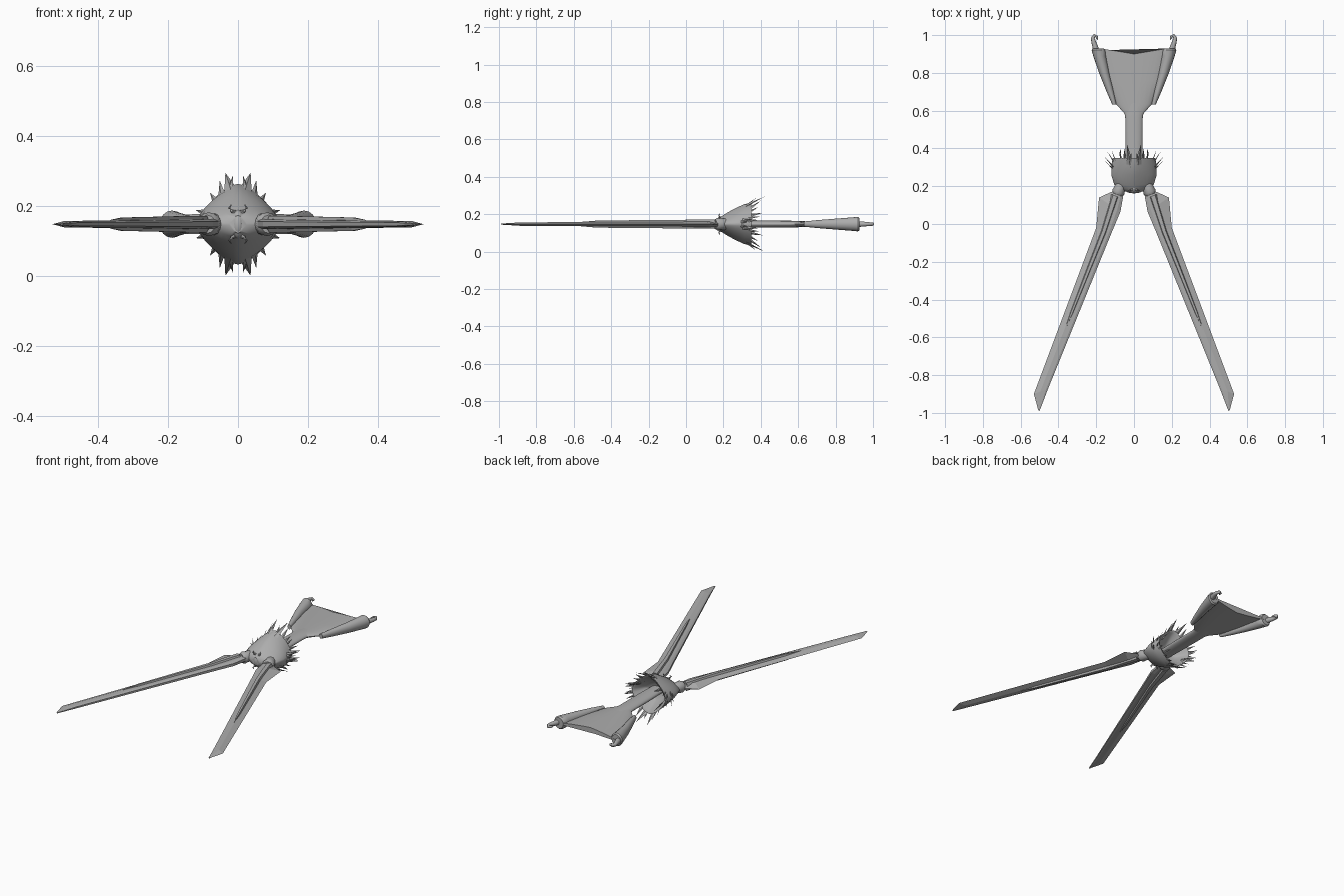
import bpy, bmesh, math
from mathutils import Vector

if "Cube" in bpy.data.objects:
    bpy.data.objects.remove(bpy.data.objects["Cube"])

ZC = 0.147  # mid-plane height
grey = bpy.data.materials.new("steel grey")
grey.diffuse_color = (0.42, 0.42, 0.42, 1)
grey.use_nodes = True
grey.node_tree.nodes["Principled BSDF"].inputs["Base Color"].default_value = grey.diffuse_color


def make(name, bm, mirror=(), smooth=None):
    bmesh.ops.remove_doubles(bm, verts=bm.verts, dist=1e-5)
    bmesh.ops.recalc_face_normals(bm, faces=bm.faces)
    me = bpy.data.meshes.new(name)
    bm.to_mesh(me)
    bm.free()
    me.materials.append(grey)
    ob = bpy.data.objects.new(name, me)
    bpy.context.collection.objects.link(ob)
    ob.location.z = ZC
    if mirror:
        m = ob.modifiers.new("mirror", "MIRROR")
        m.use_axis = ("x" in mirror, False, "z" in mirror)
        m.use_mirror_merge = False
    if smooth:
        bpy.ops.object.select_all(action="DESELECT")
        ob.select_set(True)
        bpy.context.view_layer.objects.active = ob
        bpy.ops.object.shade_smooth_by_angle(angle=math.radians(smooth))
    return ob


def loft(bm, rings):
    """Skin a list of equal-length closed rings and cap both ends."""
    vs = [[bm.verts.new(p) for p in r] for r in rings]
    n = len(vs[0])
    for a, b in zip(vs, vs[1:]):
        for i in range(n):
            j = (i + 1) % n
            bm.faces.new((a[i], a[j], b[j], b[i]))
    bm.faces.new(vs[0])
    bm.faces.new(vs[-1])


def oval(y, a, b, n=24, e=1.0, x0=0):
    """Ring facing along y; e above 1 pulls it towards a concave diamond."""
    out = []
    for i in range(n):
        t = 2 * math.pi * i / n
        c, s = math.cos(t), math.sin(t)
        out.append(Vector((x0 + a * math.copysign(abs(c) ** e, c), y,
                           b * math.copysign(abs(s) ** e, s))))
    return out


def tube(bm, pts, radii, n=10):
    pts = [Vector(p) for p in pts]
    rings = []
    for i, (p, r) in enumerate(zip(pts, radii)):
        d = (pts[min(i + 1, len(pts) - 1)] - pts[max(i - 1, 0)]).normalized()
        u = d.cross(Vector((0, 0, 1)) if abs(d.z) < 0.9 else Vector((1, 0, 0))).normalized()
        v = d.cross(u)
        rings.append([p + r * (u * math.cos(2 * math.pi * k / n) + v * math.sin(2 * math.pi * k / n))
                      for k in range(n)])
    loft(bm, rings)


# Blades: thin outer cutting edge, flat thicker inner back
bm = bmesh.new()
stations = [((0.12, 0.17), (0.05, 0.185), 0.016), ((0.185, 0.14), (0.072, 0.065), 0.015),
            ((0.20, -0.02), (0.12, -0.05), 0.014), ((0.53, -0.90), (0.454, -0.87), 0.009),
            ((0.507, -0.985), (0.50, -0.99), 0.003)]
rings = []
for (ox, oy), (ix, iy), t in stations:
    o, i = Vector((ox, oy, 0)), Vector((ix, iy, 0))
    z = Vector((0, 0, t))
    m, q = o.lerp(i, 0.45), o.lerp(i, 0.85)
    rings.append([o, m + z, q + z * 0.9, i + z * 0.5, i - z * 0.5, q - z * 0.9, m - z])
loft(bm, rings)
make("blade", bm, "x")

# Raised spine bars on both faces of each blade
bm = bmesh.new()
rings = []
for (x, y), w, h in [((0.10, 0.15), 0.024, 0.024), ((0.16, -0.04), 0.018, 0.023),
                     ((0.33, -0.47), 0.010, 0.019), ((0.365, -0.56), 0.002, 0.012)]:
    c, s = Vector((x, y, 0)), Vector((0.92, 0.38, 0)) * w
    up = Vector((0, 0, h))
    rings.append([c + s, c + s * 0.5 + up, c - s * 0.5 + up, c - s,
                  c - s * 0.5 - up, c + s * 0.5 - up])
loft(bm, rings)
make("blade_spine", bm, "x")

# Sockets holding the blade roots
bm = bmesh.new()
tube(bm, [(0.05, 0.25, 0), (0.075, 0.19, 0), (0.083, 0.168, 0), (0.088, 0.155, 0)],
     [0.034, 0.03, 0.034, 0.026], 12)
make("blade_socket", bm, "x", 40)

# Flared collar, hollow at the back
bm = bmesh.new()
prof = [(0.165, 0.025, 0.025), (0.185, 0.08, 0.038), (0.21, 0.105, 0.055), (0.26, 0.12, 0.083),
        (0.31, 0.12, 0.106), (0.35, 0.112, 0.115), (0.345, 0.10, 0.10), (0.29, 0.07, 0.06),
        (0.27, 0.04, 0.02)]
loft(bm, [oval(y, a, b, 32, 1.35) for y, a, b in prof])
make("collar", bm, smooth=45)

# Spikes around the collar rim: (base, tip, width)
spikes = [((0.018, 0.30, 0.088), (0.036, 0.42, 0.147), 0.022),
          ((0.030, 0.29, 0.072), (0.014, 0.375, 0.140), 0.018),
          ((0.045, 0.31, 0.062), (0.052, 0.40, 0.125), 0.018),
          ((0.055, 0.31, 0.05), (0.080, 0.385, 0.090), 0.017),
          ((0.070, 0.31, 0.04), (0.072, 0.41, 0.060), 0.015),
          ((0.085, 0.30, 0.030), (0.120, 0.395, 0.040), 0.014),
          ((0.095, 0.31, 0.018), (0.142, 0.385, 0.022), 0.013),
          ((0.098, 0.29, 0.015), (0.156, 0.355, 0.028), 0.014),
          ((0.100, 0.28, 0.01), (0.150, 0.33, 0.012), 0.012)]
bm = bmesh.new()
for base, tip, w in spikes:
    base, tip = Vector(base), Vector(tip)
    d = (tip - base).normalized()
    out = Vector((base.x, 0, base.z)).normalized()
    side = d.cross(out).normalized()
    thick = side.cross(d) * w * 0.35
    v = [bm.verts.new(p) for p in (base + side * w, base + thick, base - side * w, base - thick, tip)]
    for k in range(4):
        bm.faces.new((v[k], v[(k + 1) % 4], v[4]))
    bm.faces.new(v[:4])
make("collar_spikes", bm, "xz")

# Oval boss at the nose with small curled horns
bm = bmesh.new()
bmesh.ops.create_uvsphere(bm, u_segments=16, v_segments=10, radius=1)
bmesh.ops.scale(bm, vec=(0.021, 0.03, 0.042), verts=bm.verts)
bmesh.ops.translate(bm, vec=(0, 0.19, 0), verts=bm.verts)
make("nose_boss", bm, smooth=60)
bm = bmesh.new()
tube(bm, [(0.005, 0.185, 0.032), (0.018, 0.178, 0.038), (0.025, 0.176, 0.046), (0.019, 0.18, 0.056)],
     [0.006, 0.005, 0.004, 0.001], 6)
make("nose_horn", bm, "xz", 50)

# Oval handle
bm = bmesh.new()
loft(bm, [oval(y, a, b) for y, a, b in
          [(0.26, 0.04, 0.02), (0.40, 0.045, 0.019), (0.56, 0.046, 0.018), (0.60, 0.052, 0.017),
           (0.66, 0.06, 0.014)]])
make("handle", bm, smooth=40)

# Fan-shaped tail web with a notched rear edge
bm = bmesh.new()
rings = [oval(y, a, b, 24) for y, a, b in
         [(0.58, 0.046, 0.016), (0.635, 0.095, 0.015), (0.76, 0.135, 0.014), (0.90, 0.18, 0.013)]]
for p in rings[-1]:
    p.y += 0.03 * abs(p.x) / 0.18
loft(bm, rings)
make("tail_web", bm, smooth=40)

# Rolled tail edges, widening to the rear
bm = bmesh.new()
loft(bm, [oval(y, a, b, 16, 1, x) for y, a, b, x in
          [(0.632, 0.011, 0.014, 0.104), (0.70, 0.019, 0.021, 0.126), (0.80, 0.027, 0.029, 0.158),
           (0.89, 0.034, 0.036, 0.182), (0.92, 0.036, 0.039, 0.188), (0.928, 0.030, 0.032, 0.190)]])
make("tail_roll", bm, "x", 40)

# Hooks at the tail corners
bm = bmesh.new()
tube(bm, [(0.198, 0.90, 0), (0.204, 0.935, 0), (0.214, 0.965, 0), (0.218, 0.985, 0),
          (0.209, 0.998, 0), (0.197, 0.992, 0), (0.192, 0.976, 0)],
     [0.017, 0.015, 0.012, 0.010, 0.009, 0.007, 0.003])
make("tail_hook", bm, "x", 50)
